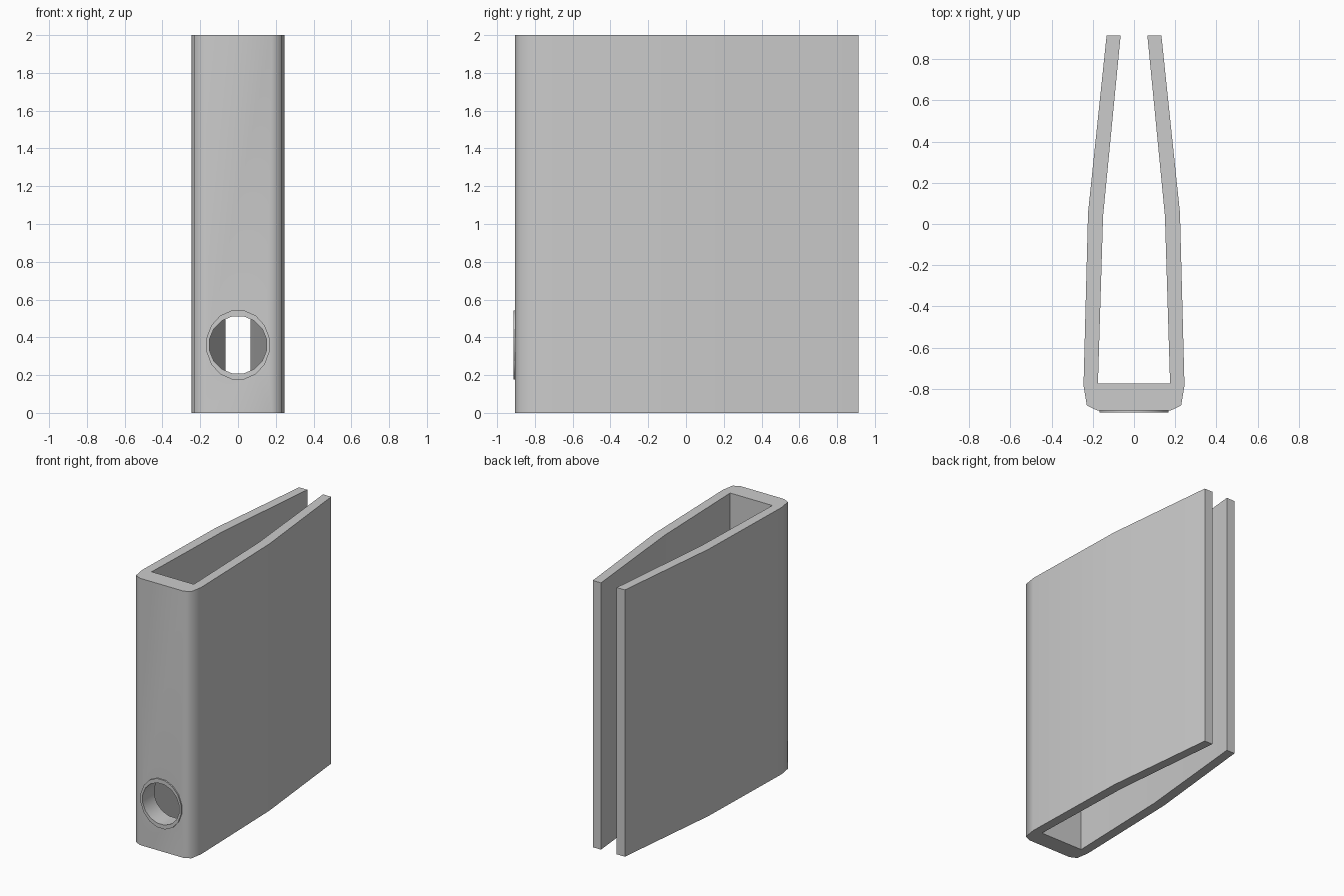
import bpy, bmesh
from math import cos, sin, pi, radians

if "Cube" in bpy.data.objects:
    bpy.data.objects.remove(bpy.data.objects["Cube"])

HOLE_Z, SIDES = 0.36, 16


def finish(name, bm):
    bmesh.ops.recalc_face_normals(bm, faces=bm.faces)
    mesh = bpy.data.meshes.new(name)
    bm.to_mesh(mesh)
    bm.free()
    obj = bpy.data.objects.new(name, mesh)
    bpy.context.collection.objects.link(obj)
    return obj


def activate(obj):
    bpy.ops.object.select_all(action='DESELECT')
    obj.select_set(True)
    bpy.context.view_layer.objects.active = obj


def loop(bm, rx, rz, y):
    angles = [2 * pi * (i + 0.5) / SIDES for i in range(SIDES)]
    return [bm.verts.new((rx * cos(a), y, HOLE_Z + rz * sin(a))) for a in angles]


def bridge(bm, a, b):
    for i in range(SIDES):
        j = (i + 1) % SIDES
        bm.faces.new((a[i], a[j], b[j], b[i]))


# folded cover: half profile mirrored, extruded upwards
outer = [(0.133, 0.914), (0.223, 0.055), (0.245, -0.785), (0.229, -0.88), (0.18, -0.904)]
inner = [(0.175, -0.773), (0.15, 0.04), (0.065, 0.914)]
mirror = lambda pts: [(-x, y) for x, y in reversed(pts)]
profile = outer + mirror(outer) + mirror(inner) + inner
bm = bmesh.new()
face = bm.faces.new([bm.verts.new((x, y, 0)) for x, y in profile])
ext = bmesh.ops.extrude_face_region(bm, geom=[face], use_keep_orig=True)
bmesh.ops.translate(bm, vec=(0, 0, 2),
                    verts=[v for v in ext['geom'] if isinstance(v, bmesh.types.BMVert)])
cover = finish("binder_cover", bm)

# finger hole cut through the spine
bm = bmesh.new()
a, b = loop(bm, 0.155, 0.155, -1.0), loop(bm, 0.155, 0.155, -0.6)
bridge(bm, a, b)
bm.faces.new(a)
bm.faces.new(b)
cutter = finish("hole_cutter", bm)
cutter.hide_render = True
mod = cover.modifiers.new("finger_hole", 'BOOLEAN')
mod.operation, mod.object, mod.solver = 'DIFFERENCE', cutter, 'EXACT'
activate(cover)
bpy.ops.object.modifier_apply(modifier=mod.name)
bpy.data.objects.remove(cutter)
bpy.ops.object.shade_smooth_by_angle(angle=radians(60))

# thin rim around the finger hole
bm = bmesh.new()
loops = [loop(bm, rx, rz, y) for rx, rz, y in
         [(0.17, 0.186, -0.90), (0.17, 0.186, -0.914),
          (0.154, 0.154, -0.914), (0.154, 0.154, -0.90)]]
for i in range(4):
    bridge(bm, loops[i], loops[(i + 1) % 4])
rim = finish("finger_hole_rim", bm)
activate(rim)
bpy.ops.object.shade_smooth_by_angle(angle=radians(40))
